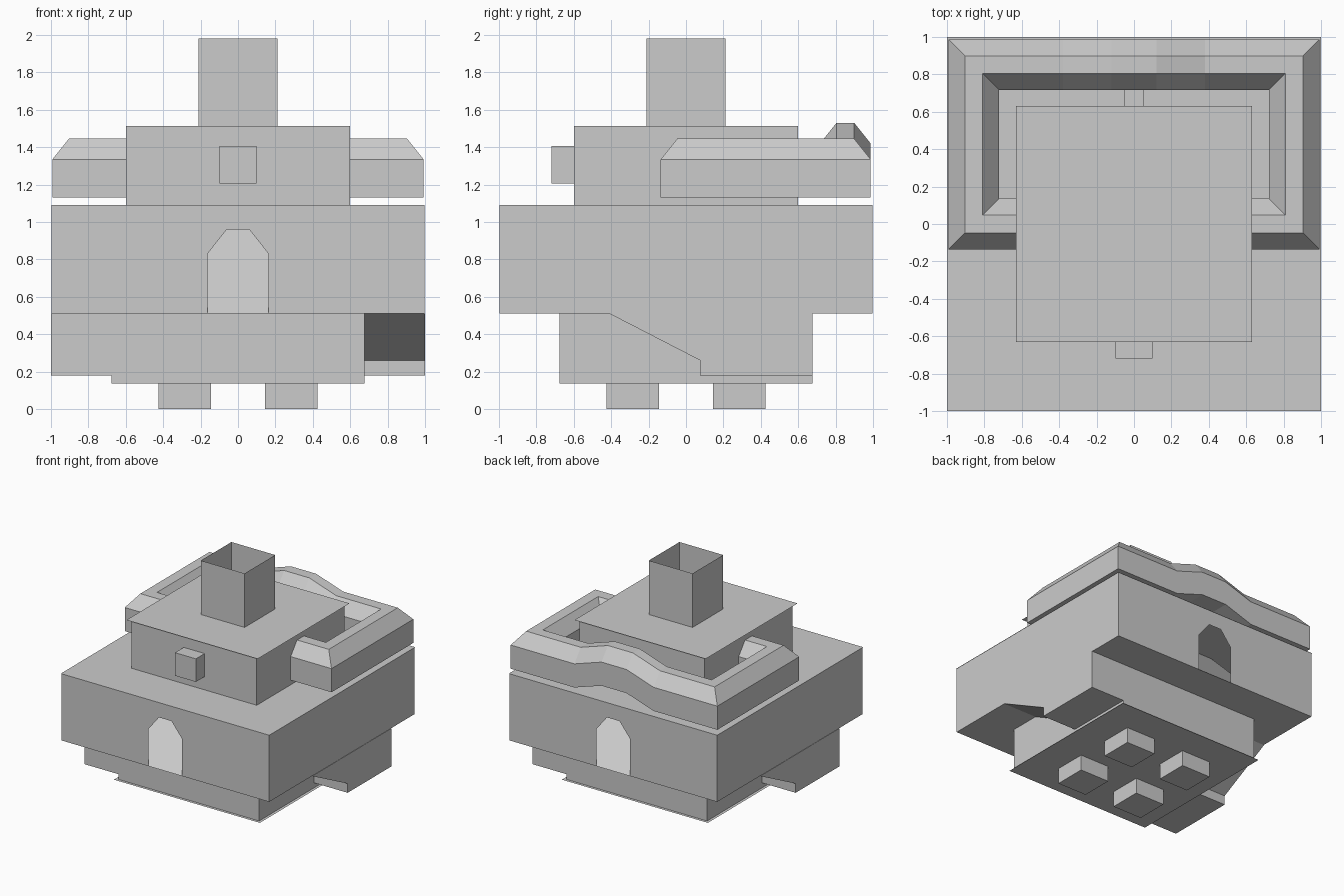
import bpy, bmesh
from mathutils import Vector

if "Cube" in bpy.data.objects:
    bpy.data.objects.remove(bpy.data.objects["Cube"])


def make(name, verts, faces, fix=True):
    """Mesh object from points and faces, with consistent normals."""
    me = bpy.data.meshes.new(name)
    me.from_pydata([tuple(v) for v in verts], [], faces)
    if fix:
        bm = bmesh.new()
        bm.from_mesh(me)
        bmesh.ops.recalc_face_normals(bm, faces=bm.faces)
        bm.to_mesh(me)
        bm.free()
    ob = bpy.data.objects.new(name, me)
    bpy.context.collection.objects.link(ob)
    return ob


def box(name, x, y, z, top=True, bottom=True):
    """Box between (min, max) ranges, optionally open at an end."""
    v = [(a, b, c) for c in z for a, b in
         ((x[0], y[0]), (x[1], y[0]), (x[1], y[1]), (x[0], y[1]))]
    f = [(i, (i + 1) % 4, (i + 1) % 4 + 4, i + 4) for i in range(4)]
    if bottom:
        f.append((3, 2, 1, 0))
    if top:
        f.append((4, 5, 6, 7))
    return make(name, v, f, fix=top and bottom)


def sheet(name, h, z, up=True):
    """Thin square plate of half-size h."""
    f = (0, 1, 2, 3) if up else (3, 2, 1, 0)
    return make(name, [(-h, -h, z), (h, -h, z), (h, h, z), (-h, h, z)], [f], False)


def prism_x(name, prof, x0, x1, s=1):
    """Extrude a (y, z) profile along x; s=-1 turns it half round z."""
    n = len(prof)
    v = [(s * x, s * y, z) for x in (x0, x1) for y, z in prof]
    f = [(i, (i + 1) % n, (i + 1) % n + n, i + n) for i in range(n)]
    return make(name, v, f + [tuple(range(n)), tuple(range(n, 2 * n))])


def sweep(name, path, prof):
    """Sweep an (offset, z) section along an (x, y, dz) path with mitred corners."""
    verts, n, m = [], len(prof), len(path)
    pts = [Vector((p[0], p[1])) for p in path]
    for i, p in enumerate(pts):
        d1 = (p - pts[i - 1]).normalized() if i else None
        d2 = (pts[i + 1] - p).normalized() if i < m - 1 else None
        d1, d2 = d1 or d2, d2 or d1
        n1, n2 = Vector((d1.y, -d1.x)), Vector((d2.y, -d2.x))
        mitre = (n1 + n2) / (1 + n1.dot(n2))
        for o, z in prof:
            q = p + mitre * o
            verts.append((q.x, q.y, z + path[i][2]))
    faces = [(i * n + j, i * n + (j + 1) % n, (i + 1) * n + (j + 1) % n, (i + 1) * n + j)
             for i in range(m - 1) for j in range(n)]
    faces += [tuple(range(n)), tuple(range((m - 1) * n, m * n))]
    return make(name, verts, faces)


# four feet
for sx in (-1, 1):
    for sy in (-1, 1):
        box("foot", sorted((sx * .145, sx * .425)), sorted((sy * .145, sy * .425)), (0, .135))

# base with a slightly wider bottom plate
B = .675
box("base", (-B, B), (-B, B), (.135, .51), top=False, bottom=False)
sheet("base_plate", .70, .135, up=False)

# side wings with a sloped underside, one turned half round from the other
wing = [(-.41, .51), (.075, .26), (.075, .18), (B, .18), (B, .51)]
for s, side in ((1, "right"), (-1, "left")):
    prism_x("wing_" + side, wing, B, 1, s)

# main body: hollow walls, arched doorways front and back
W, Z0, Z1 = .997, .51, 1.09
half = [(W, Z1), (W, Z0), (.163, Z0), (.163, .83), (.06, .96)]
outline = half + [(-x, z) for x, z in reversed(half)]
for s, side in ((-1, "front"), (1, "back")):
    order = list(range(len(outline)))
    make("wall_" + side, [(-s * x, s * W, z) for x, z in outline], [order[::-1]], False)
    # sloped floor rising inward behind each doorway
    make("ramp_" + side, [(s * .45, s * W, Z0), (-s * .45, s * W, Z0),
                          (-s * .45, s * .42, Z1), (s * .45, s * .42, Z1)],
         [(0, 1, 2, 3)], False)
    make("wall_" + ("left" if s < 0 else "right"),
         [(s * W, -s * W, Z0), (s * W, s * W, Z0), (s * W, s * W, Z1), (s * W, -s * W, Z1)],
         [(0, 1, 2, 3)], False)
sheet("body_floor", W, Z0, up=False)
sheet("body_top", 1, Z1)

# upper block with overhanging roof plate
box("upper_block", (-.60, .60), (-.60, .60), (Z1, 1.512), top=False, bottom=False)
sheet("upper_roof", .63, 1.512)

# open chimney
box("chimney", (-.21, .21), (-.21, .21), (1.512, 1.98), top=False, bottom=False)

# front knob and rear connector
box("front_knob", (-.1, .1), (-.72, -.60), (1.205, 1.405))
box("rear_connector", (-.05, .05), (.60, .76), (1.24, 1.36))

# chamfered pipe around the rear, humped in the middle of the back run
section = [(-.135, 1.13), (-.135, 1.335), (-.047, 1.445),
           (.047, 1.445), (.135, 1.335), (.135, 1.13)]
right = [(.56, 0, 0), (.857, 0, 0), (.857, .852, 0), (.38, .852, 0), (.12, .852, .085)]
sweep("rear_pipe", right + [(-x, y, d) for x, y, d in reversed(right)], section)
